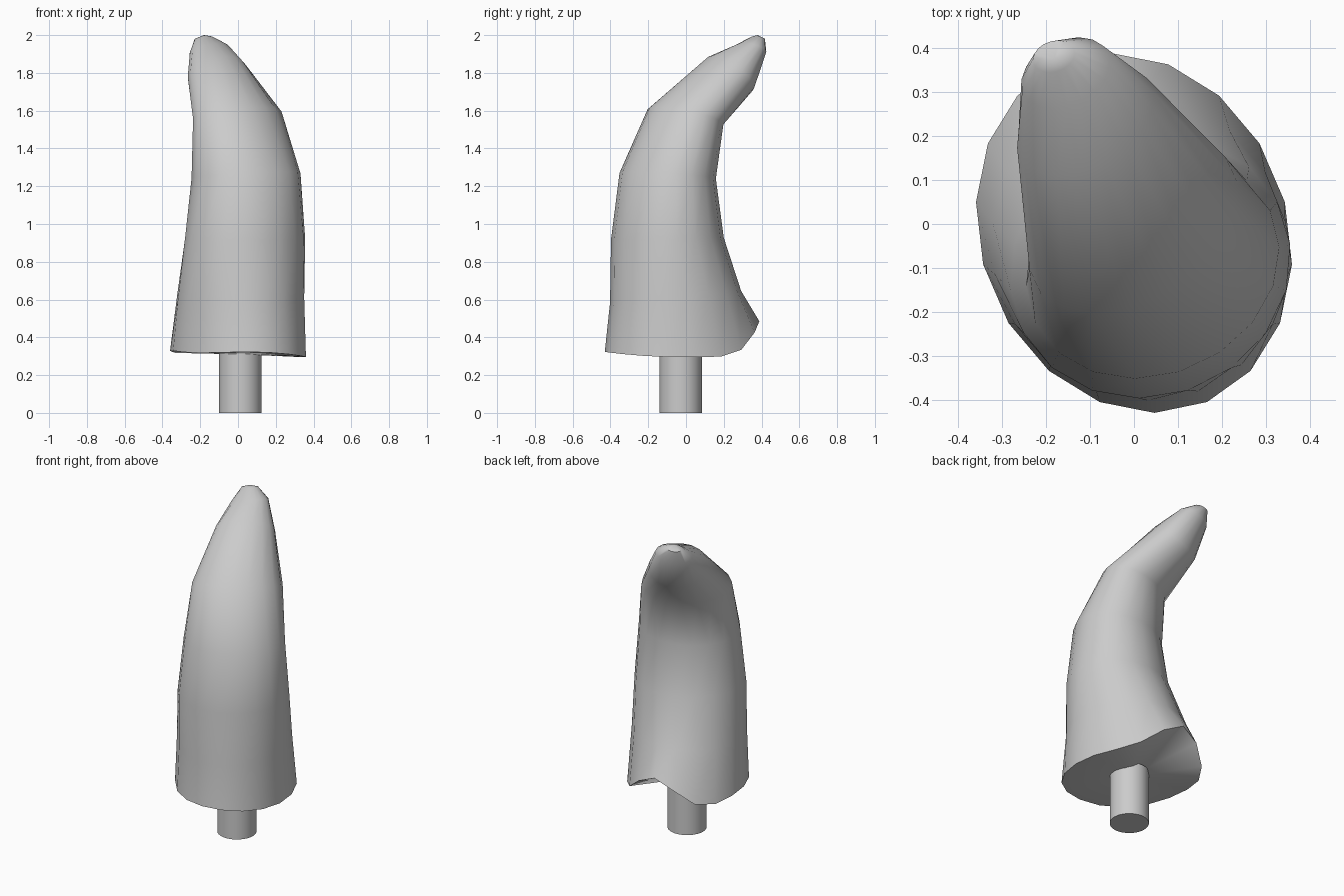
import bpy, bmesh
from math import sin, cos, asin, pi, radians

if "Cube" in bpy.data.objects:
    bpy.data.objects.remove(bpy.data.objects["Cube"])

N = 18

# Oblique cross-sections: x min/max, y min/max, z at left/right/front/back, skew
SECTIONS = [
    (-0.325, 0.353, -0.402, 0.292, 0.60, 0.60, 0.60, 0.66, -0.05),
    (-0.282, 0.357, -0.397, 0.200, 0.92, 0.92, 0.92, 0.93, 0.08),
    (-0.246, 0.331, -0.352, 0.158, 1.24, 1.27, 1.27, 1.24, 0.14),
    (-0.240, 0.236, -0.203, 0.198, 1.53, 1.60, 1.61, 1.53, 0.38),
    (-0.267, 0.045, 0.110, 0.362, 1.74, 1.86, 1.865, 1.72, 0.40),
    (-0.257, -0.055, 0.262, 0.425, 1.89, 1.945, 1.95, 1.92, 0.30),
    (-0.230, -0.135, 0.345, 0.418, 1.975, 1.99, 1.992, 1.982, 0.20),
]


def rim_height(c, s):
    """Scalloped lower edge: raised at the back, slightly at front and left."""
    z = 0.295 + (0.19 * s ** 6 if s > 0 else 0.028 * s * s)
    return z + 0.035 * max(0, -c) ** 4


def add_ring(bm, x0, x1, y0, y1, skew, height):
    ring = []
    for i in range(N):
        t = 2 * pi * i / N + pi / 2
        c, s = cos(t), sin(t)
        x = (x0 + x1) / 2 + (x1 - x0) / 2 * cos(t - asin(skew))
        y = (y0 + y1) / 2 + (y1 - y0) / 2 * s
        ring.append(bm.verts.new((x, y, height(c, s))))
    return ring


def finish(obj, angle):
    bpy.ops.object.select_all(action='DESELECT')
    obj.select_set(True)
    bpy.context.view_layer.objects.active = obj
    bpy.ops.object.shade_smooth_by_angle(angle=radians(angle))


# Curved horn body, lofted through the sections
bm = bmesh.new()
rings = [add_ring(bm, -0.36, 0.36, -0.43, 0.388, -0.13, rim_height)]
for x0, x1, y0, y1, zl, zr, zf, zb, skew in SECTIONS:
    def plane(c, s):
        return (zl + zr + zf + zb) / 4 + (zr - zl) / 2 * c + (zb - zf) / 2 * s
    rings.append(add_ring(bm, x0, x1, y0, y1, skew, plane))
for a, b in zip(rings, rings[1:]):
    for i in range(N):
        j = (i + 1) % N
        bm.faces.new((a[i], a[j], b[j], b[i]))

# Underside and rounded tip
base = bm.verts.new((0.01, -0.03, 0.31))
tip = bm.verts.new((-0.18, 0.378, 2.0))
for i in range(N):
    j = (i + 1) % N
    bm.faces.new((rings[0][j], rings[0][i], base))
    bm.faces.new((rings[-1][i], rings[-1][j], tip))
bmesh.ops.recalc_face_normals(bm, faces=bm.faces)
mesh = bpy.data.meshes.new("horn_body")
bm.to_mesh(mesh)
bm.free()
body = bpy.data.objects.new("horn_body", mesh)
bpy.context.collection.objects.link(body)
finish(body, 50)

# Mounting peg
bpy.ops.mesh.primitive_cylinder_add(vertices=32, radius=0.113, depth=0.34,
                                    location=(0.012, -0.028, 0.17))
peg = bpy.context.object
peg.name = "mounting_peg"
finish(peg, 40)
